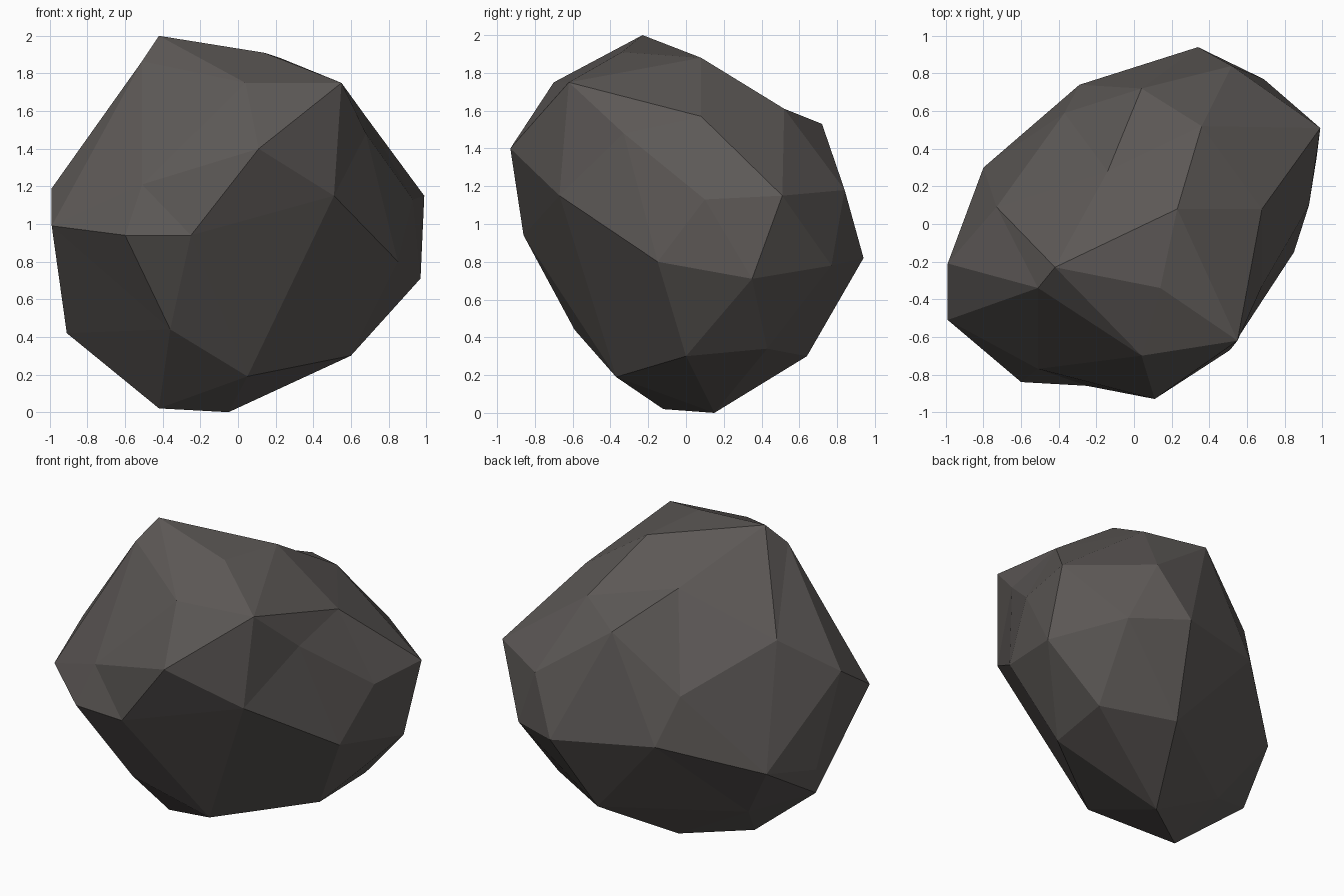
import bpy, bmesh
from mathutils import Vector

if "Cube" in bpy.data.objects:
    bpy.data.objects.remove(bpy.data.objects["Cube"])

# Corner points of the chipped boulder, grouped by height
CROWN = [(-.42, -.23, 2.0), (.14, -.34, 1.91), (.55, -.62, 1.75), (.04, -.70, 1.75),
         (-.51, -.34, 1.865), (.23, .08, 1.88), (.68, .08, 1.57), (.68, -.33, 1.48),
         (.36, .52, 1.61), (.04, .72, 1.53), (-.14, .28, 1.70), (-.73, .09, 1.44)]
MIDDLE = [(.11, -.93, 1.40), (.51, -.67, 1.15), (.93, .10, 1.13), (.99, .51, 1.15),
          (.52, .84, 1.18), (-.37, .59, 1.16), (-.99, -.21, 1.19), (-.99, -.51, .99),
          (-.51, -.77, 1.21), (-.60, -.84, .94), (-.25, -.86, .94), (.85, -.15, .80),
          (.97, .35, .71), (.69, .77, .78), (.34, .94, .82), (-.29, .74, .86),
          (-.80, .30, .65), (-.92, -.05, .58)]
BASE = [(-.91, -.06, .42), (-.36, -.59, .44), (.05, -.37, .19), (.60, 0, .30),
        (.635, .43, .34), (.20, .64, .30), (-.55, .13, .27), (-.42, -.12, .02),
        (-.05, .15, 0)]
CENTRE = Vector((0, 0, 1))
points = [Vector(p) for p in CROWN + MIDDLE + BASE]

# Puff the points towards a ball so that one hull also joins up the dents
puffed = [(p - CENTRE).normalized() * (p - CENTRE).length ** 0.4 for p in points]
for attempt in range(60):
    bm = bmesh.new()
    verts = [bm.verts.new(q) for q in puffed]
    bmesh.ops.convex_hull(bm, input=verts, use_existing_faces=False)
    loose = [i for i, v in enumerate(verts) if not v.link_faces]
    if not loose:
        break
    for i in loose:
        puffed[i] = puffed[i] * 1.01
    bm.free()

# Pull every corner back to its true place
for v, p in zip(verts, points):
    v.co = p
bmesh.ops.recalc_face_normals(bm, faces=bm.faces[:])
mesh = bpy.data.meshes.new("boulder")
bm.to_mesh(mesh)
bm.free()

# One dark stone colour, flat faces
stone = bpy.data.materials.new("dark stone")
stone.diffuse_color = (.108, .098, .093, 1)
stone.use_nodes = True
stone.node_tree.nodes["Principled BSDF"].inputs["Base Color"].default_value = stone.diffuse_color
mesh.materials.append(stone)
boulder = bpy.data.objects.new("boulder", mesh)
bpy.context.collection.objects.link(boulder)
